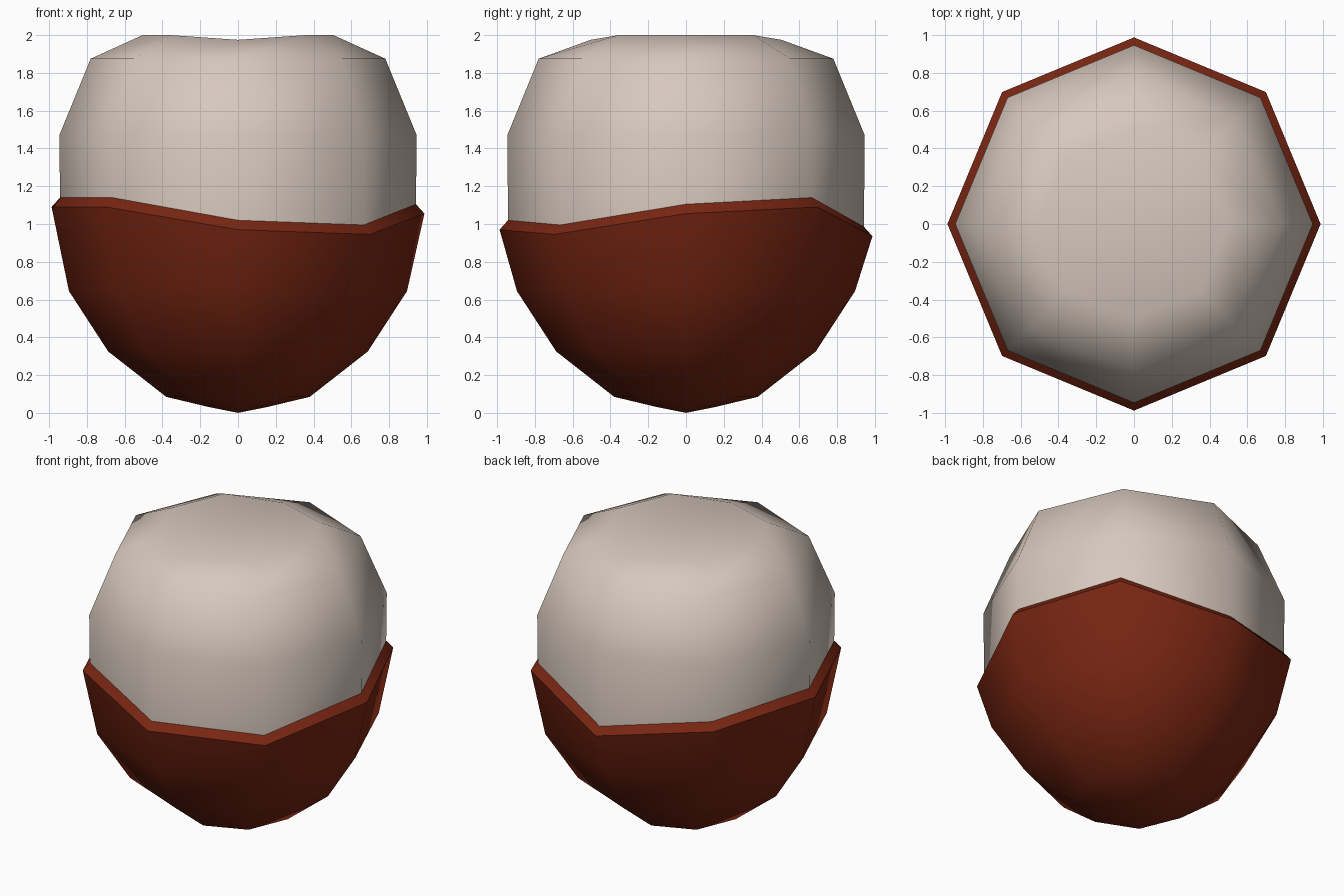
import bpy
import bmesh
import math

if "Cube" in bpy.data.objects:
    bpy.data.objects.remove(bpy.data.objects["Cube"])

SIDES = 8
# Wavy rim height at each corner, counter-clockwise from +x
RIM = [1.055, 1.09, 0.935, 1.04, 1.09, 1.09, 0.97, 0.945]


def material(name, rgb):
    m = bpy.data.materials.new(name)
    m.diffuse_color = (*rgb, 1.0)
    m.use_nodes = True
    m.node_tree.nodes["Principled BSDF"].inputs["Base Color"].default_value = m.diffuse_color
    return m


def lathe(name, rings, mat, pole=None, pole_first=False):
    """Loft (radius, height or list of heights) rings, listed bottom to top."""
    bm = bmesh.new()
    loops = []
    for r, z in rings:
        heights = z if isinstance(z, list) else [z] * SIDES
        loops.append([bm.verts.new((r * math.cos(i * math.tau / SIDES),
                                    r * math.sin(i * math.tau / SIDES),
                                    heights[i])) for i in range(SIDES)])
    for low, high in zip(loops, loops[1:]):
        for i in range(SIDES):
            j = (i + 1) % SIDES
            bm.faces.new((low[i], low[j], high[j], high[i]))
    if pole is not None:
        tip = bm.verts.new((0, 0, pole))
        for i in range(SIDES):
            j = (i + 1) % SIDES
            if pole_first:
                bm.faces.new((tip, loops[0][j], loops[0][i]))
            else:
                bm.faces.new((loops[-1][i], loops[-1][j], tip))
    for f in bm.faces:
        f.smooth = True
    mesh = bpy.data.meshes.new(name)
    bm.to_mesh(mesh)
    bm.free()
    mesh.materials.append(mat)
    ob = bpy.data.objects.new(name, mesh)
    bpy.context.collection.objects.link(ob)
    return ob


brown = material("dark red brown", (0.19, 0.019, 0.006))
cream = material("pale cream grey", (0.68, 0.58, 0.51))

# Rounded lower cup
lathe("cup", [(0.15, 0.03), (0.38, 0.085), (0.687, 0.325),
              (0.895, 0.645), (0.987, RIM)],
      brown, pole=0.0, pole_first=True)

# Bevelled lip, kept separate so its edges stay sharp
lip_top = [z + 0.05 for z in RIM]
lathe("cup_lip", [(0.987, RIM), (0.942, lip_top)], brown)

# Pale body, with its crown a little lower at front and back and dished
crown = [1.975 if i in (2, 6) else 2.0 for i in range(SIDES)]
lathe("body", [(0.942, [z - 0.01 for z in lip_top]), (0.946, 1.47),
               (0.78, 1.875), (0.505, crown)],
      cream, pole=1.95)
